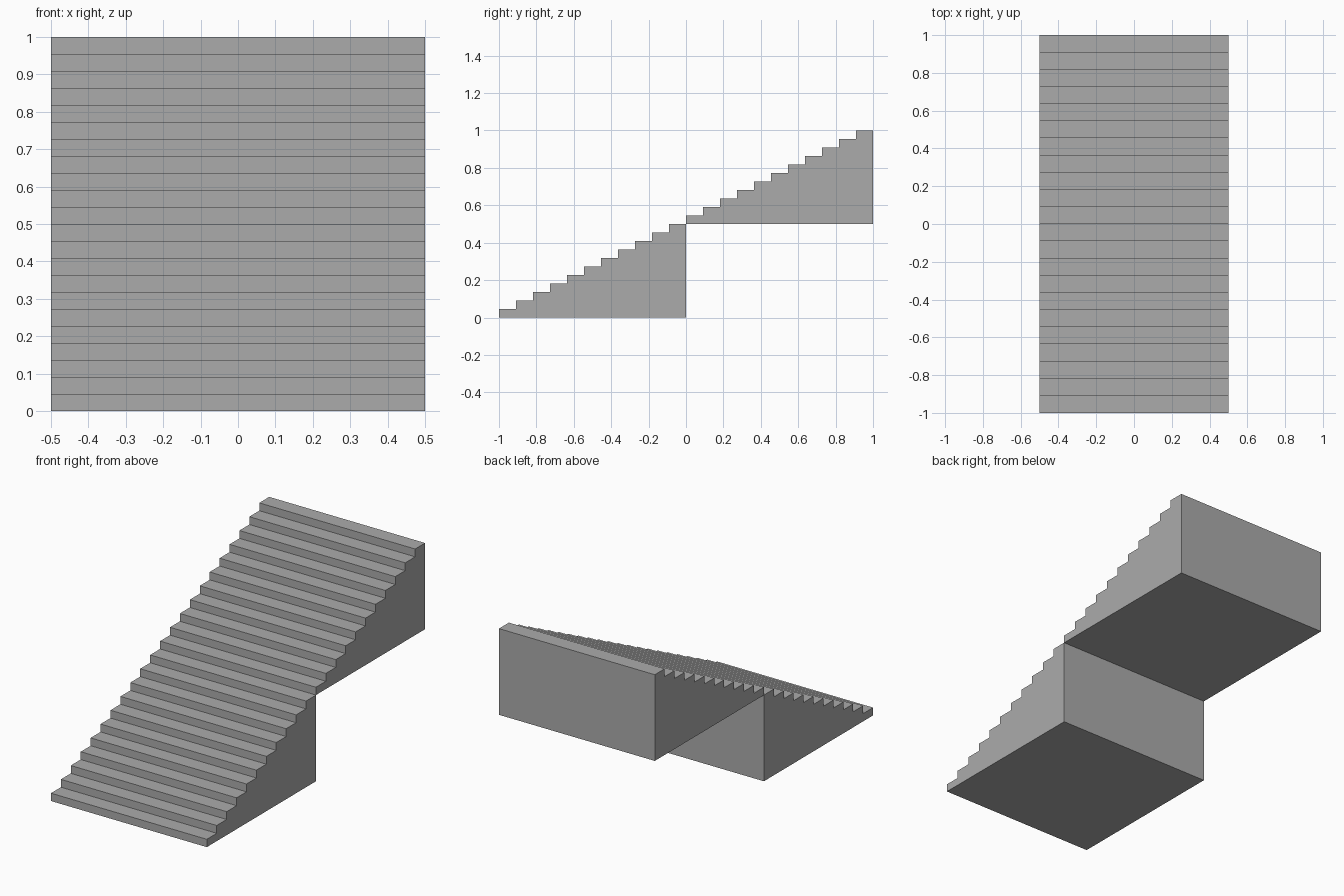
import bpy
import bmesh

cube = bpy.data.objects.get("Cube")
if cube:
    bpy.data.objects.remove(cube, do_unlink=True)

STEPS = 11
RUN, RISE, HALF_WIDTH = 1 / STEPS, 0.5 / STEPS, 0.5
GREY = (0.41, 0.41, 0.41, 1)

grey = bpy.data.materials.new("plain_grey")
grey.use_nodes = True
grey.diffuse_color = GREY
grey.node_tree.nodes["Principled BSDF"].inputs["Base Color"].default_value = GREY


def stair_flight(name, y, z):
    """Solid flight: a stepped side profile extruded across the width."""
    profile = [(0, 0)]
    for i in range(STEPS):
        profile += [(i * RUN, (i + 1) * RISE), ((i + 1) * RUN, (i + 1) * RISE)]
    profile.append((STEPS * RUN, 0))

    bm = bmesh.new()
    side = bm.faces.new([bm.verts.new((-HALF_WIDTH, py, pz)) for py, pz in profile])
    ext = bmesh.ops.extrude_face_region(bm, geom=[side], use_keep_orig=True)
    moved = [v for v in ext["geom"] if isinstance(v, bmesh.types.BMVert)]
    bmesh.ops.translate(bm, verts=moved, vec=(2 * HALF_WIDTH, 0, 0))
    bmesh.ops.recalc_face_normals(bm, faces=bm.faces)

    mesh = bpy.data.meshes.new(name)
    bm.to_mesh(mesh)
    bm.free()
    mesh.materials.append(grey)
    obj = bpy.data.objects.new(name, mesh)
    obj.location = (0, y, z)
    bpy.context.collection.objects.link(obj)


# Two identical flights, the upper one starting where the lower one ends
stair_flight("lower_stair_flight", -1, 0)
stair_flight("upper_stair_flight", 0, 0.5)
